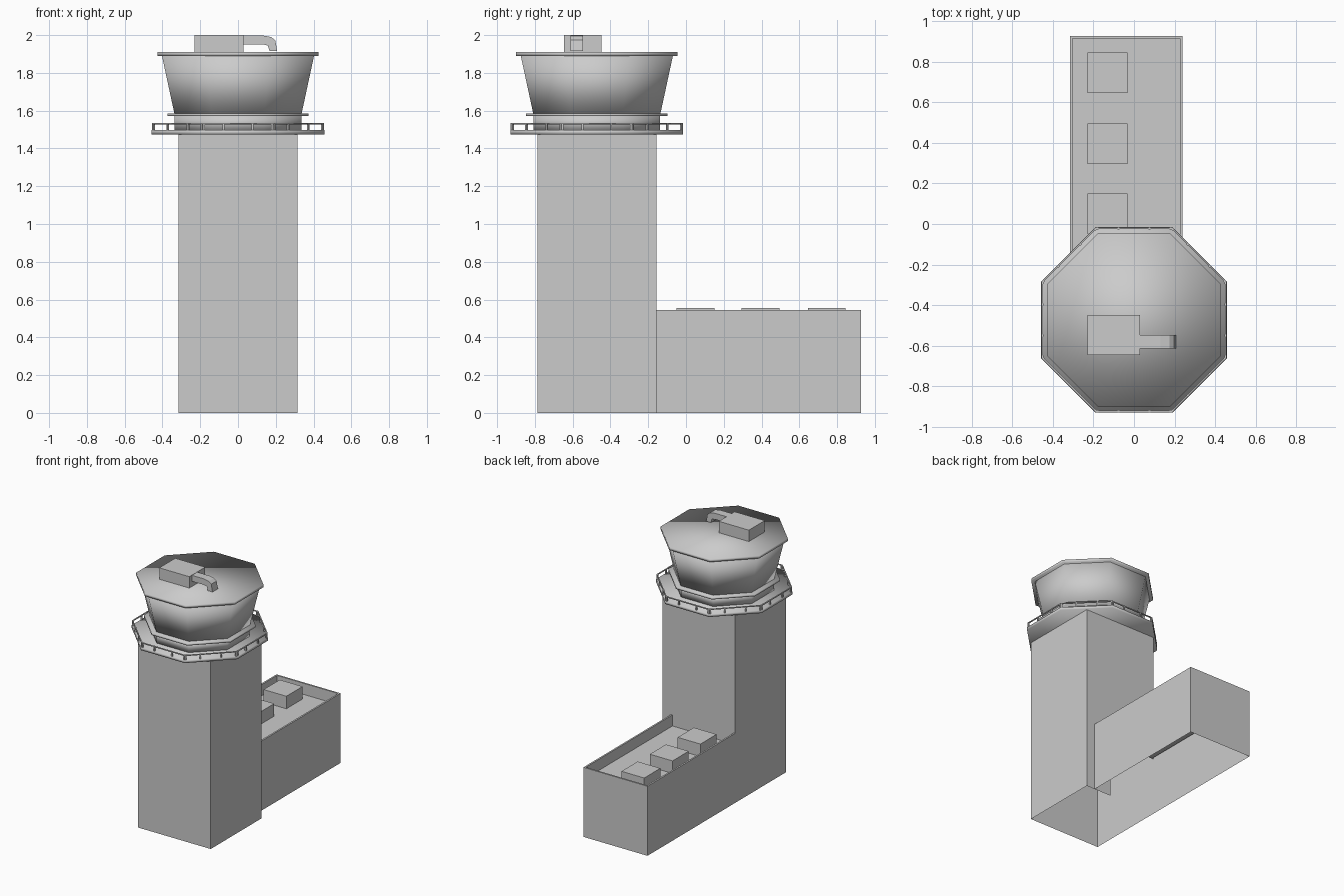
import bpy, bmesh, math
from mathutils import Vector, Matrix

if "Cube" in bpy.data.objects:
    bpy.data.objects.remove(bpy.data.objects["Cube"])

CX, CY = 0.0, -0.472          # tower axis
T = 0.315                     # tower half width
YB = CY + T                   # wall shared with the annex
FLOOR, TOP = 0.457, 0.544     # annex roof deck and parapet top


def finish(name, bm, smooth=False, recalc=True):
    bmesh.ops.remove_doubles(bm, verts=bm.verts, dist=1e-5)
    if recalc:
        bmesh.ops.recalc_face_normals(bm, faces=bm.faces)
    me = bpy.data.meshes.new(name)
    bm.to_mesh(me)
    bm.free()
    if smooth:
        me.polygons.foreach_set("use_smooth", [True] * len(me.polygons))
    ob = bpy.data.objects.new(name, me)
    bpy.context.collection.objects.link(ob)
    return ob


def face(bm, *pts):
    bm.faces.new([bm.verts.new(p) for p in pts])


def add_box(bm, lo, hi, mat=Matrix()):
    lo, hi = Vector(lo), Vector(hi)
    size = hi - lo
    m = mat @ Matrix.Translation((lo + hi) / 2) @ Matrix.Diagonal((*size, 1))
    bmesh.ops.create_cube(bm, size=1, matrix=m)


def octagon(name, profile, closed=False):
    """Eight-sided lathe; profile gives (apothem, z)."""
    bm = bmesh.new()
    rings = []
    for a, z in profile:
        r = a / math.cos(math.pi / 8)
        rings.append([bm.verts.new((CX + r * math.cos(math.pi / 8 + i * math.pi / 4),
                                    CY + r * math.sin(math.pi / 8 + i * math.pi / 4), z))
                      for i in range(8)])
    pairs = list(zip(rings, rings[1:]))
    if closed:
        pairs.append((rings[-1], rings[0]))
    for a, b in pairs:
        for i in range(8):
            j = (i + 1) % 8
            bm.faces.new((a[i], a[j], b[j], b[i]))
    if not closed:
        bm.faces.new(rings[0][::-1])
        bm.faces.new(rings[-1])
    return finish(name, bm, True)


# Tower shaft: open underneath, with an opening into the annex
bm = bmesh.new()
H = 1.48
corners = [(-T, YB), (-T, CY - T), (T, CY - T), (T, YB)]
for (x0, y0), (x1, y1) in zip(corners, corners[1:]):
    face(bm, (x0, y0, 0), (x1, y1, 0), (x1, y1, H), (x0, y0, H))
face(bm, (T, YB, FLOOR), (-T, YB, FLOOR), (-T, YB, H), (T, YB, H))
face(bm, (T, YB, 0), (0.09, YB, 0), (0.09, YB, FLOOR), (T, YB, FLOOR))
finish("tower_shaft", bm, recalc=False)

# Annex: open-bottomed walls, parapet and sunken roof deck
bm = bmesh.new()
X0, X1, Y1, W = -T, 0.24, 0.926, 0.013
outer = [(X1, YB), (X1, Y1), (X0, Y1), (X0, YB)]
inner = [(X1 - W, YB), (X1 - W, Y1 - W), (X0 + W, Y1 - W), (X0 + W, YB)]
levels = [(outer, 0), (outer, TOP), (inner, TOP), (inner, FLOOR)]
for (pa, za), (pb, zb) in zip(levels, levels[1:]):
    for i in range(3):
        face(bm, (*pa[i], za), (*pa[i + 1], za), (*pb[i + 1], zb), (*pb[i], zb))
face(bm, *[(*p, FLOOR) for p in inner])
finish("annex", bm, recalc=False)

# Roof units on the annex
for i, y in enumerate((0.05, 0.395, 0.745)):
    bm = bmesh.new()
    add_box(bm, (-0.23, y - 0.1, FLOOR), (-0.033, y + 0.1, 0.555))
    finish(f"annex_roof_unit_{i + 1}", bm)

# Control cab and its balcony
octagon("balcony_deck", [(0.457, 1.475), (0.457, 1.497)])
octagon("cab_base", [(0.335, 1.497), (0.335, 1.573)])
octagon("cab_ledge", [(0.374, 1.571), (0.374, 1.586)])
octagon("cab_windows", [(0.337, 1.586), (0.403, 1.892)])
octagon("cab_roof", [(0.427, 1.890), (0.427, 1.911)])
octagon("balcony_rail", [(0.455, 1.528), (0.455, 1.535), (0.447, 1.535), (0.447, 1.528)], True)

# Balcony posts, four per side
bm = bmesh.new()
for k in range(8):
    m = Matrix.Translation((CX, CY, 0)) @ Matrix.Rotation(k * math.pi / 4, 4, 'Z')
    for u in (-0.181, -0.076, 0.076, 0.181):
        add_box(bm, (0.445, u - 0.005, 1.497), (0.456, u + 0.005, 1.535), m)
finish("balcony_posts", bm)

# Roof plant box and bent duct
bm = bmesh.new()
add_box(bm, (-0.23, -0.645, 1.905), (0.03, -0.448, 2.0))
finish("roof_plant_box", bm)

profile = [(0.03, 1.998), (0.13, 1.998), (0.175, 1.99), (0.197, 1.973), (0.208, 1.915),
           (0.167, 1.915), (0.158, 1.945), (0.13, 1.951), (0.03, 1.951)]
bm = bmesh.new()
f = bm.faces.new([bm.verts.new((x, -0.612, z)) for x, z in profile])
ext = bmesh.ops.extrude_face_region(bm, geom=[f], use_keep_orig=True)
bmesh.ops.translate(bm, vec=(0, 0.066, 0),
                    verts=[v for v in ext["geom"] if isinstance(v, bmesh.types.BMVert)])
finish("roof_duct", bm)
